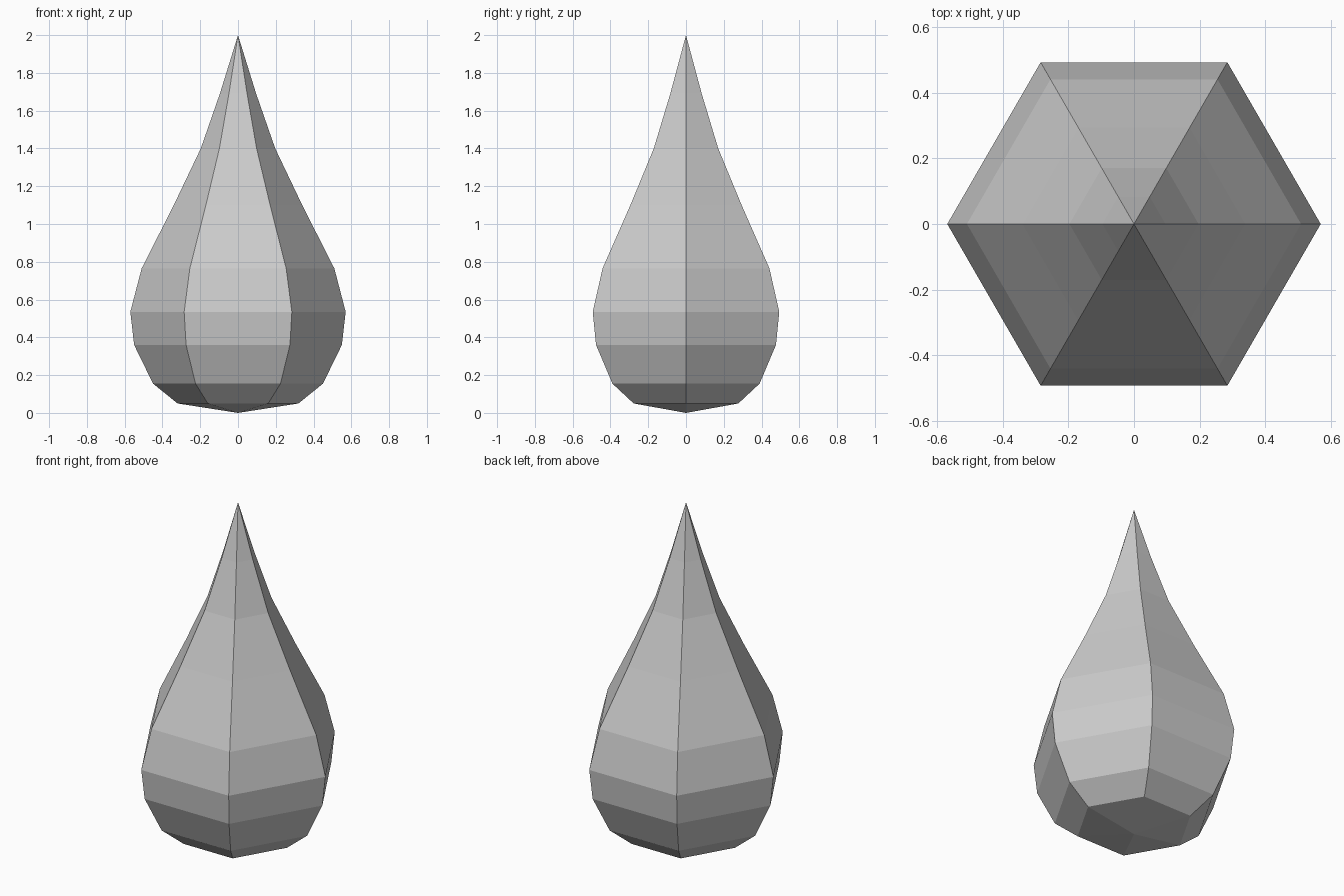
import bpy, bmesh
from math import cos, sin, tau

if "Cube" in bpy.data.objects:
    bpy.data.objects.remove(bpy.data.objects["Cube"])

SIDES = 6
# (radius, height) of each ring between the two tips
PROFILE = [(0.32, 0.05), (0.45, 0.155), (0.55, 0.36), (0.57, 0.535),
           (0.51, 0.765), (0.34, 1.10), (0.197, 1.40), (0.096, 1.69)]

bm = bmesh.new()

# Hexagonal rings, corners on the x axis
rings = [[bm.verts.new((r * cos(tau * i / SIDES), r * sin(tau * i / SIDES), z))
          for i in range(SIDES)] for r, z in PROFILE]
bottom = bm.verts.new((0, 0, 0))
top = bm.verts.new((0, 0, 2))

# Skin between rings and close to the tips
for i in range(SIDES):
    j = (i + 1) % SIDES
    bm.faces.new((bottom, rings[0][j], rings[0][i]))
    for lo, hi in zip(rings, rings[1:]):
        bm.faces.new((lo[i], lo[j], hi[j], hi[i]))
    bm.faces.new((rings[-1][i], rings[-1][j], top))

bmesh.ops.recalc_face_normals(bm, faces=bm.faces)
mesh = bpy.data.meshes.new("faceted_drop")
bm.to_mesh(mesh)
bm.free()
bpy.context.collection.objects.link(bpy.data.objects.new("faceted_drop", mesh))
